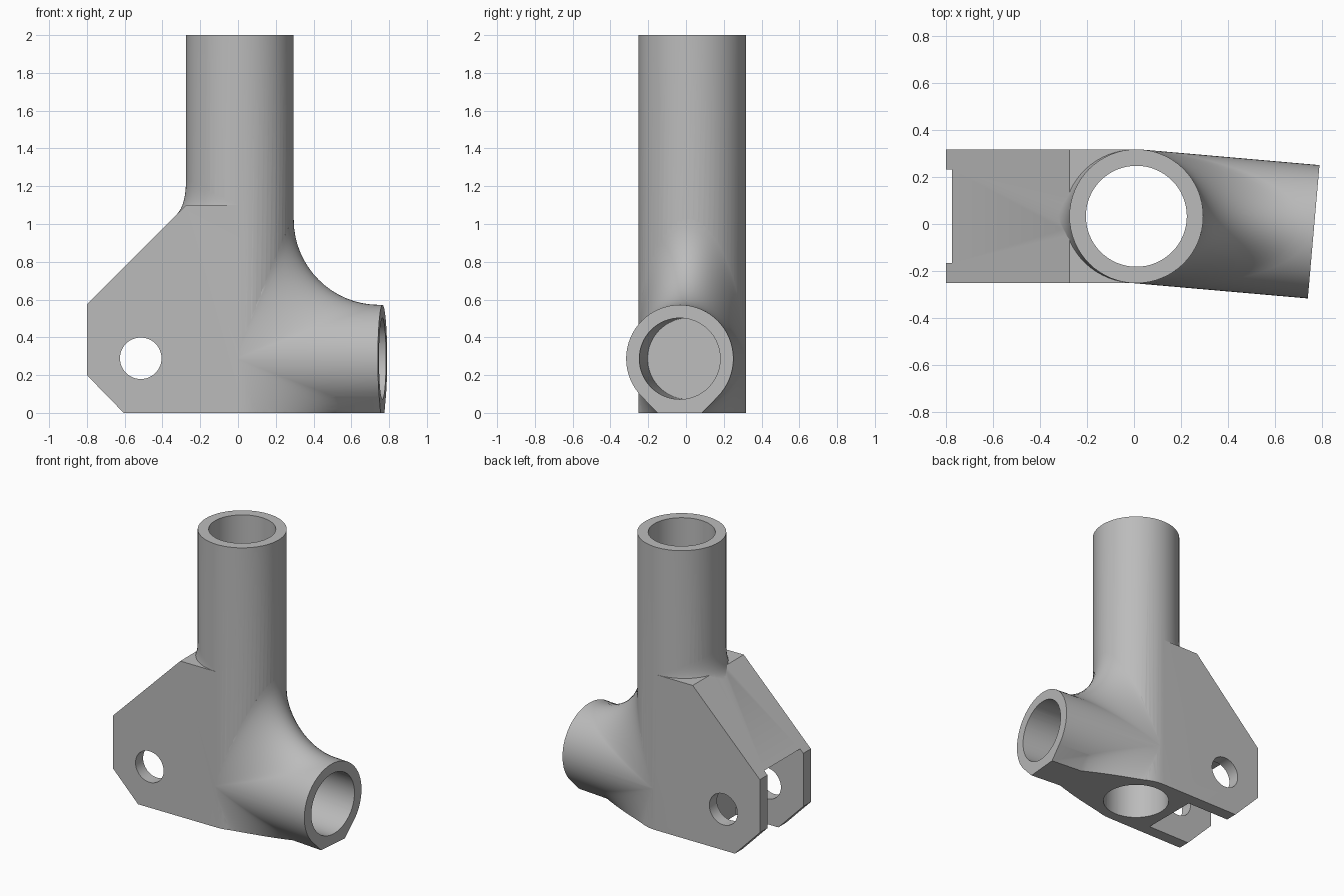
import bpy, bmesh, math
from mathutils import Matrix, Vector

if "Cube" in bpy.data.objects:
    bpy.data.objects.remove(bpy.data.objects["Cube"])

R, BORE = 0.285, 0.215            # tube outer and inner radius
CX, CY, CZ = 0.01, 0.033, 0.287   # joint centre
ARM, FILLET = 0.758, 0.455        # side arm length and blend radius
TILT = Matrix.Translation((CX, CY, CZ)) @ Matrix.Rotation(math.radians(-5), 4, 'Z')
SEG = 64

grey = bpy.data.materials.new("grey_metal")
grey.diffuse_color = (0.5, 0.5, 0.5, 1)
grey.use_nodes = True
grey.node_tree.nodes["Principled BSDF"].inputs["Base Color"].default_value = grey.diffuse_color


def finish(name, bm, helper=True):
    bmesh.ops.remove_doubles(bm, verts=bm.verts, dist=1e-5)
    bmesh.ops.dissolve_degenerate(bm, edges=bm.edges, dist=1e-6)
    bmesh.ops.recalc_face_normals(bm, faces=bm.faces)
    me = bpy.data.meshes.new(name)
    bm.to_mesh(me)
    bm.free()
    me.materials.append(grey)
    ob = bpy.data.objects.new(name, me)
    bpy.context.collection.objects.link(ob)
    ob.hide_render = helper
    return ob


def loft(name, rings, matrix=Matrix(), floor=False):
    """Closed solid through a list of equal-length rings."""
    bm = bmesh.new()
    vs = [[bm.verts.new(matrix @ Vector(p)) for p in ring] for ring in rings]
    n = len(vs[0])
    for a, b in zip(vs, vs[1:]):
        for i in range(n):
            j = (i + 1) % n
            bm.faces.new((a[i], a[j], b[j], b[i]))
    bm.faces.new(vs[0][::-1])
    bm.faces.new(vs[-1])
    bmesh.ops.remove_doubles(bm, verts=bm.verts, dist=1e-5)
    if floor:                      # trim flat at ground level
        cut = bmesh.ops.bisect_plane(bm, geom=bm.verts[:] + bm.edges[:] + bm.faces[:],
                                     plane_co=(0, 0, 0), plane_no=(0, 0, -1), clear_outer=True)
        edges = [e for e in cut['geom_cut'] if isinstance(e, bmesh.types.BMEdge)]
        bmesh.ops.holes_fill(bm, edges=[e for e in edges if e.is_boundary], sides=0)
    return finish(name, bm)


def prism(name, outline, y0, y1):
    return loft(name, [[(x, y, z) for x, z in outline] for y in (y0, y1)])


def rod(name, r, start, end, axis, matrix=Matrix(), n=SEG):
    def ring(t):
        out = []
        for i in range(n):
            a = 2 * math.pi * i / n
            u, v = r * math.cos(a), r * math.sin(a)
            out.append({'x': (t, u, v), 'y': (u, t, v), 'z': (u, v, t)}[axis])
        return out
    return loft(name, [ring(start), ring(end)], matrix)


def boolean(target, other, op):
    m = target.modifiers.new(op.lower(), 'BOOLEAN')
    m.operation, m.solver, m.object = op, 'EXACT', other


# side arm with its flared blend: slices that shrink toward both flanks
rings = []
for k in range(SEG // 2 + 1):
    a = math.pi * (k / (SEG // 2) - 0.5)
    w, y = R * math.cos(a), R * math.sin(a)
    f = FILLET * w / R
    top = [(0, w + f)]
    for i in range(17):
        t = math.pi / 2 * i / 16
        top.append((w + f - f * math.cos(t), w + f - f * math.sin(t)))
    top.append((ARM, w))
    rings.append([(x, y, z) for x, z in top] + [(x, y, -z) for x, z in top[::-1]])
arm = loft("side_arm", rings, TILT, floor=True)

# flat foot under the arm, flanked by 45 degree faces
d, q, b = R * math.sqrt(0.5), R * (math.sqrt(2) - 1), -CZ
foot_ring = [(0, 0), (d, -d), (q, b), (-q, b), (-d, -d)]
foot = loft("arm_foot", [[(x, y, z) for y, z in foot_ring] for x in (0.0, ARM)], TILT)

# fork bracket with sloped top and chamfered lower corner
bracket = prism("fork_bracket", [(-0.8, 0.2), (-0.8, 0.575), (-0.275, 1.1), (CX, 1.1),
                                 (CX, 0), (-0.605, 0)], CY - R, CY + R)

# small blend between bracket top and the upright
rings = []
for k in range(SEG // 2 + 1):
    a = math.pi * (k / (SEG // 2) - 0.5)
    s, y = math.cos(a), R * math.sin(a)
    p0, p1, p2 = Vector((-0.335, -0.05)), Vector((-R, 0.0)), Vector((-R, 0.14))
    pts = [(0, 0.14 * s), (0, -0.1 * s)]
    for i in range(9):
        t = i / 8
        c = p0 * (1 - t) ** 2 + p1 * 2 * t * (1 - t) + p2 * t * t
        pts.append((c.x * s, c.y * s))
    rings.append([(CX + x, CY + y, 1.1 + z) for x, z in pts])
blend = loft("bracket_blend", rings)

# upright tube and the cuts
at = Matrix.Translation((CX, CY, 0))
body = rod("tube_joint", R, 0, 2, 'z', at)
body.hide_render = False
for part in (arm, foot, bracket, blend):
    boolean(body, part, 'UNION')
slot = prism("fork_slot_cutter", [(-0.9, -0.1), (-0.9, 0.6), (-0.275, 0.6), (-0.275, -0.1)],
             CY - 0.2, CY + 0.2)
cutters = [slot,
           rod("upright_bore_cutter", BORE, -0.1, 2.1, 'z', at),
           rod("arm_bore_cutter", BORE, 0.255, 0.9, 'x', TILT),
           rod("pin_hole_cutter", 0.11, -0.5, 0.5, 'y', Matrix.Translation((-0.515, 0, 0.289)), 48)]
for cutter in cutters:
    boolean(body, cutter, 'DIFFERENCE')

# apply the cuts, drop helpers, smooth the round surfaces
bpy.context.view_layer.update()
deps = bpy.context.evaluated_depsgraph_get()
mesh = bpy.data.meshes.new_from_object(body.evaluated_get(deps))
body.modifiers.clear()
body.data = mesh
for helper in [arm, foot, bracket, blend] + cutters:
    bpy.data.objects.remove(helper)
bpy.context.view_layer.objects.active = body
body.select_set(True)
bpy.ops.object.shade_smooth_by_angle(angle=math.radians(25))
